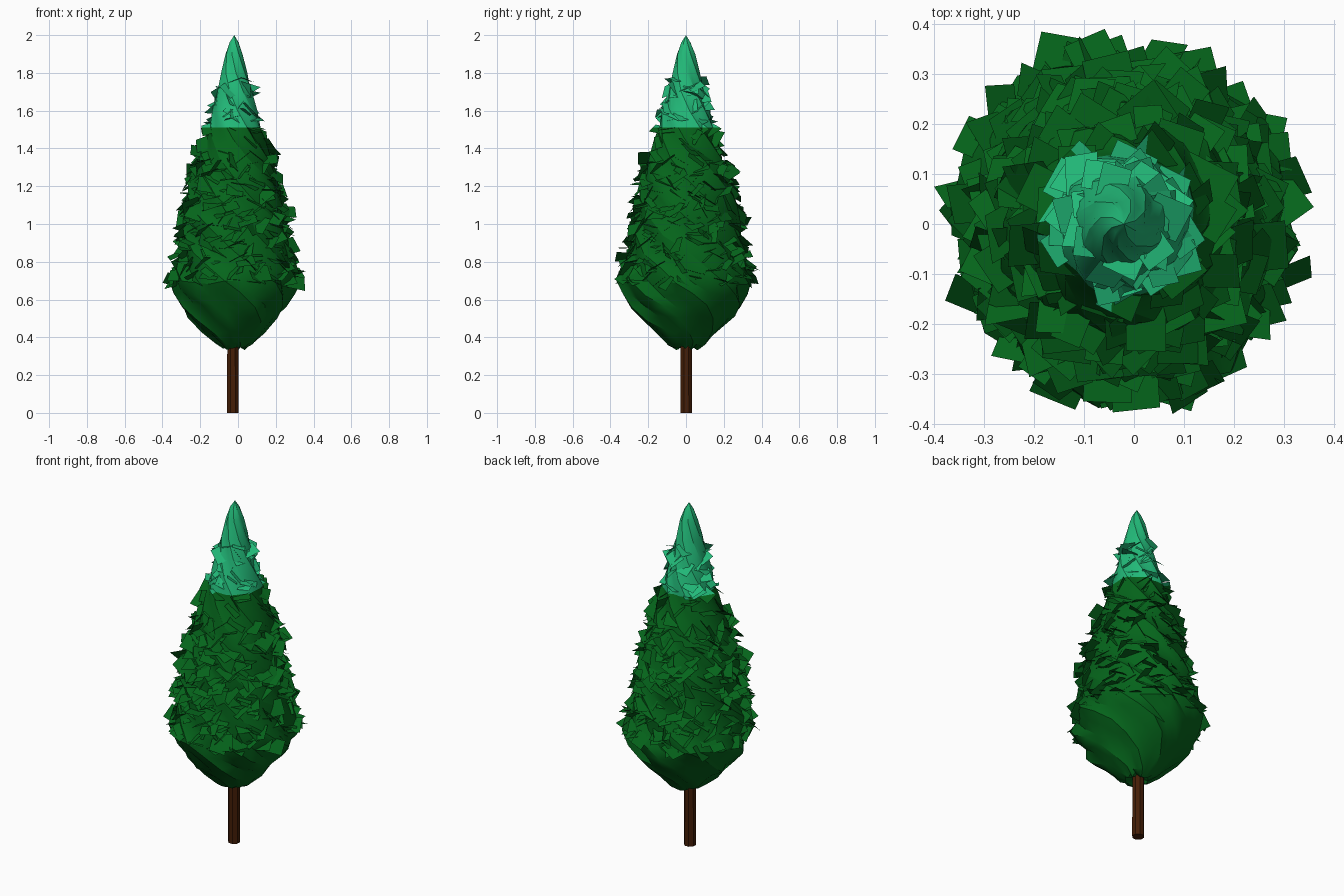
import bpy, bmesh, math, random
from mathutils import Vector, Matrix

if "Cube" in bpy.data.objects:
    bpy.data.objects.remove(bpy.data.objects["Cube"])

random.seed(11)
CX = -0.02          # the tree axis leans slightly left
SPLIT = 1.51        # height where the tip colour starts


def material(name, rgb):
    m = bpy.data.materials.new(name)
    m.diffuse_color = (*rgb, 1)
    m.use_nodes = True
    m.node_tree.nodes["Principled BSDF"].inputs["Base Color"].default_value = m.diffuse_color
    return m


DARK = material("dark green", (0.0015, 0.13, 0.011))
LIGHT = material("mint green", (0.016, 0.49, 0.19))
BROWN = material("bark brown", (0.058, 0.013, 0.002))

# Crown outline: height, radius
PROFILE = [(0.345, 0.06), (0.37, 0.10), (0.43, 0.16), (0.50, 0.235), (0.56, 0.277),
           (0.63, 0.312), (0.69, 0.332), (0.76, 0.312), (0.85, 0.29), (0.95, 0.276),
           (1.05, 0.26), (1.15, 0.243), (1.25, 0.222), (1.35, 0.188), (1.45, 0.155),
           (1.51, 0.137), (1.60, 0.118), (1.70, 0.09), (1.80, 0.068), (1.90, 0.045),
           (1.96, 0.024)]


def radius(z):
    for (z0, r0), (z1, r1) in zip(PROFILE, PROFILE[1:]):
        if z <= z1:
            return r0 + (r1 - r0) * (z - z0) / (z1 - z0)
    return 0.02


def crown_point(a, z, extra=0.0):
    # spiral folds that run down to the right
    fold = math.sin(8 * (a + 4 * z)) * 0.05 + math.sin(3 * a + 9 * z) * 0.02
    r = radius(z) * (1 + fold) + extra
    return Vector((CX + r * math.cos(a), 1.04 * r * math.sin(a), z))


def finish(bm, name, mats):
    me = bpy.data.meshes.new(name)
    if len(mats) == 2:
        # straight cut between the two greens
        bmesh.ops.bisect_plane(bm, geom=bm.verts[:] + bm.edges[:] + bm.faces[:],
                               plane_co=(0, 0, SPLIT), plane_no=(0, 0, 1))
        for f in bm.faces:
            f.material_index = int(f.calc_center_median().z > SPLIT)
    bm.to_mesh(me)
    bm.free()
    ob = bpy.data.objects.new(name, me)
    bpy.context.collection.objects.link(ob)
    for m in mats:
        me.materials.append(m)
    return ob


# Crown core: stacked rings with ragged folds
N = 24
bm = bmesh.new()
rings = []
for z, r in PROFILE:
    ring = []
    for k in range(N):
        p = crown_point(2 * math.pi * k / N - z * 4, z, random.uniform(-0.035, 0.035) * r)
        if z < 1.3:
            p.z += random.uniform(-0.014, 0.014)
        ring.append(bm.verts.new(p))
    rings.append(ring)
for lo, hi in zip(rings, rings[1:]):
    for k in range(N):
        bm.faces.new((lo[k], lo[(k + 1) % N], hi[(k + 1) % N], hi[k]))
tip = bm.verts.new((CX, 0, 2.0))
base = bm.verts.new((CX - 0.007, 0, 0.37))
for k in range(N):
    bm.faces.new((rings[-1][k], rings[-1][(k + 1) % N], tip))
    bm.faces.new((rings[0][(k + 1) % N], rings[0][k], base))
core = finish(bm, "crown", [DARK, LIGHT])
bpy.context.view_layer.objects.active = core
core.select_set(True)
bpy.ops.object.shade_smooth_by_angle(angle=math.radians(35))

# Leaves: roughly level squares whose corners poke out of the crown
bm = bmesh.new()
COUNT = 520
for i in range(COUNT):
    z = 0.69 + 1.08 * (i / COUNT) ** 1.1
    a = i * 2.39996 + random.uniform(-0.3, 0.3)
    if z > 1.35 and random.random() < 0.6:
        continue
    s = random.uniform(0.038, 0.056) * (1 if z < SPLIT else 0.85)
    c = crown_point(a, z, random.uniform(-0.022, 0.006))
    out = Vector((math.cos(a), math.sin(a), 0))
    side = Vector((-math.sin(a), math.cos(a), 0))
    n = (out * random.uniform(-0.1, 0.75) + side * random.uniform(-0.7, 0.7)
         + Vector((0, 0, random.uniform(0.3, 1.0)))).normalized()
    u = n.orthogonal().normalized()
    u = Matrix.Rotation(random.uniform(0, math.pi), 3, n) @ u
    v = n.cross(u) * random.uniform(0.75, 1.0)
    bm.faces.new([bm.verts.new(c + u * s * p + v * s * q)
                  for p, q in ((-1, -1), (1, -1), (1, 1), (-1, 1))])
finish(bm, "leaves", [DARK, LIGHT])

# Trunk
bm = bmesh.new()
bmesh.ops.create_cone(bm, cap_ends=True, segments=8, radius1=0.033, radius2=0.032, depth=0.5,
                      matrix=Matrix.Translation((-0.027, 0.002, 0.25))
                      @ Matrix.Rotation(math.pi / 8, 4, 'Z'))
finish(bm, "trunk", [BROWN])
